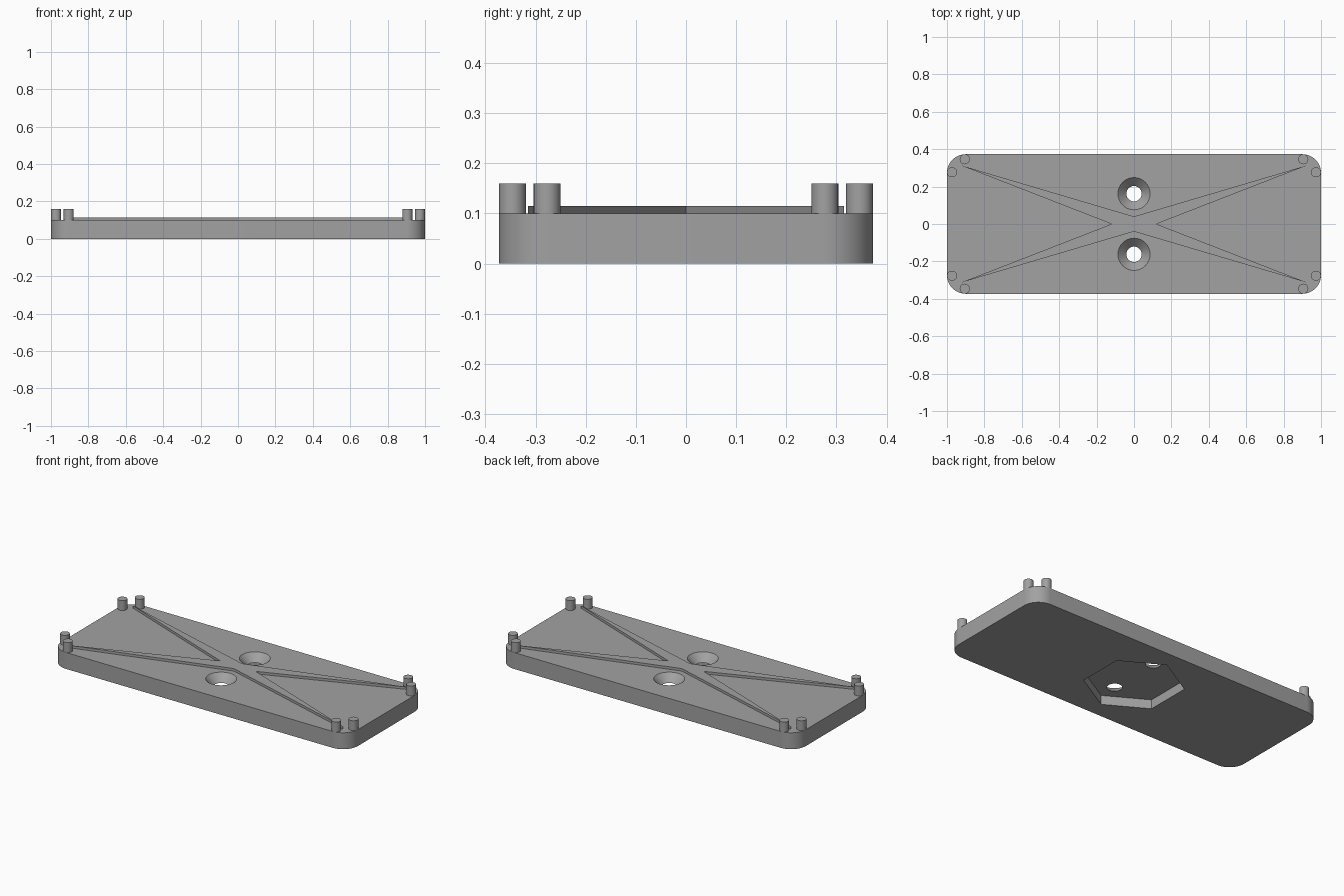
import bpy, bmesh, math

if "Cube" in bpy.data.objects:
    bpy.data.objects.remove(bpy.data.objects["Cube"])

grey = bpy.data.materials.new("plain grey")
grey.diffuse_color = (0.36, 0.36, 0.36, 1)
grey.use_nodes = True
grey.node_tree.nodes["Principled BSDF"].inputs["Base Color"].default_value = grey.diffuse_color


def prism(name, outline, z0, z1):
    """Solid made by raising a closed outline from z0 to z1."""
    bm = bmesh.new()
    face = bm.faces.new([bm.verts.new((x, y, z0)) for x, y in outline])
    top = bmesh.ops.extrude_face_region(bm, geom=[face])["geom"]
    for v in top:
        if isinstance(v, bmesh.types.BMVert):
            v.co.z = z1
    bmesh.ops.recalc_face_normals(bm, faces=bm.faces)
    mesh = bpy.data.meshes.new(name)
    bm.to_mesh(mesh)
    bm.free()
    mesh.materials.append(grey)
    obj = bpy.data.objects.new(name, mesh)
    bpy.context.collection.objects.link(obj)
    return obj


def circle(cx, cy, r, n, start=0.0):
    return [(cx + r * math.cos(start + math.tau * i / n),
             cy + r * math.sin(start + math.tau * i / n)) for i in range(n)]


def activate(obj):
    bpy.ops.object.select_all(action='DESELECT')
    obj.select_set(True)
    bpy.context.view_layer.objects.active = obj


def cut(target, cutter):
    mod = target.modifiers.new("cut", 'BOOLEAN')
    mod.operation, mod.solver, mod.object = 'DIFFERENCE', 'EXACT', cutter
    activate(target)
    bpy.ops.object.modifier_apply(modifier=mod.name)
    bpy.data.objects.remove(cutter)


def smooth(obj):
    activate(obj)
    bpy.ops.object.shade_smooth_by_angle(angle=math.radians(30))


# Base plate with rounded corners
HX, HY, R, TOP = 1.0, 0.373, 0.1, 0.1
outline = []
for k, (sx, sy) in enumerate([(1, 1), (-1, 1), (-1, -1), (1, -1)]):
    for i in range(13):
        a = math.pi / 2 * (k + i / 12)
        outline.append((sx * (HX - R) + R * math.cos(a),
                        sy * (HY - R) + R * math.sin(a)))
plate = prism("base_plate", outline, 0, TOP)

# Hexagonal pocket underneath
cut(plate, prism("pocket_cutter", circle(0, 0, 0.275, 6, math.pi / 2), -0.05, 0.055))

# Two countersunk screw holes
for y in (-0.162, 0.162):
    bpy.ops.mesh.primitive_cone_add(vertices=48, radius1=0.036, radius2=0.096,
                                    depth=0.06, location=(0, y, 0.08))
    cone = bpy.context.object
    cone.data.materials.append(grey)
    cut(plate, cone)
smooth(plate)

# Raised cross rib tapering to the four corners
tx, ty = 0.93, 0.315
prism("cross_rib", [(0.12, 0), (tx, ty), (0, 0.04), (-tx, ty),
                    (-0.12, 0), (-tx, -ty), (0, -0.04), (tx, -ty)], TOP - 0.005, 0.115)

# Pairs of round pegs at each corner
for sx in (-1, 1):
    for sy in (-1, 1):
        for x, y in ((0.905, 0.346), (0.973, 0.277)):
            smooth(prism("corner_peg", circle(sx * x, sy * y, 0.0267, 32), TOP - 0.005, 0.16))
